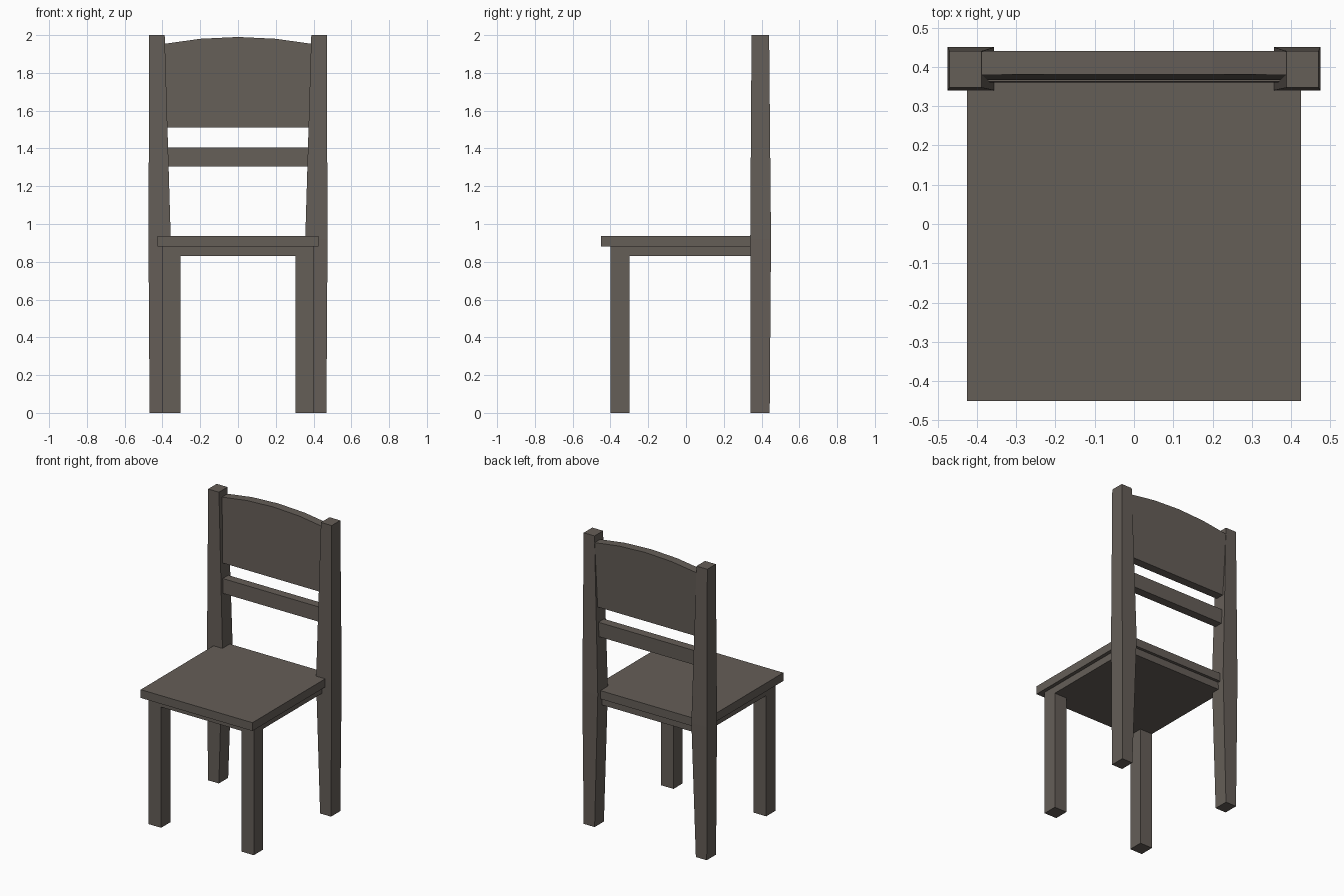
import bpy

if "Cube" in bpy.data.objects:
    bpy.data.objects.remove(bpy.data.objects["Cube"])

wood = bpy.data.materials.new("dark grey brown wood")
wood.diffuse_color = (0.13, 0.112, 0.097, 1)
wood.use_nodes = True
wood.node_tree.nodes["Principled BSDF"].inputs["Base Color"].default_value = wood.diffuse_color


def make(name, verts, faces):
    me = bpy.data.meshes.new(name)
    me.from_pydata(verts, [], faces)
    me.materials.append(wood)
    ob = bpy.data.objects.new(name, me)
    bpy.context.collection.objects.link(ob)
    return ob


def loft(name, sections):
    """Stack of rectangles (z, x0, x1, y0, y1), lowest first, with end caps."""
    verts, faces = [], [(3, 2, 1, 0)]
    for z, x0, x1, y0, y1 in sections:
        verts += [(x0, y0, z), (x1, y0, z), (x1, y1, z), (x0, y1, z)]
    for s in range(len(sections) - 1):
        b = 4 * s
        for i in range(4):
            j = (i + 1) % 4
            faces.append((b + i, b + j, b + j + 4, b + i + 4))
    n = len(verts)
    faces.append((n - 4, n - 3, n - 2, n - 1))
    return make(name, verts, faces)


def box(name, x0, x1, y0, y1, z0, z1):
    return loft(name, [(z0, x0, x1, y0, y1), (z1, x0, x1, y0, y1)])


def leaning_board(name, outline):
    """Extrude an x-z outline 0.06 deep, leaning back with height."""
    n = len(outline)
    front = [(x, 0.36 + 0.03 * (z - 1.3), z) for x, z in outline]
    verts = front + [(x, y + 0.06, z) for x, y, z in front]
    faces = [tuple(range(n)), tuple(reversed(range(n, 2 * n)))]
    for i in range(n):
        j = (i + 1) % n
        faces.append((j, i, i + n, j + n))
    return make(name, verts, faces)


def mirror_x(ob):
    ob.modifiers.new("mirror", 'MIRROR').use_clip = False


# seat and the apron under it
box("seat", -0.425, 0.425, -0.45, 0.42, 0.88, 0.937)
box("seat_apron", -0.40, 0.40, -0.40, 0.40, 0.83, 0.88)

# straight front legs
mirror_x(box("front_leg", 0.305, 0.40, -0.40, -0.30, 0, 0.88))

# tall back posts, thickest at seat height
mirror_x(loft("back_post", [(0, 0.385, 0.468, 0.342, 0.443),
                            (0.92, 0.356, 0.474, 0.34, 0.45),
                            (2.0, 0.388, 0.47, 0.347, 0.44)]))

# lower back rail
leaning_board("back_rail", [(-0.375, 1.305), (0.375, 1.305),
                            (0.38, 1.405), (-0.38, 1.405)])

# arched back board
arch = [(x, 1.99 - 0.036 * (x / 0.39) ** 2) for x in (0.395, 0.2, 0, -0.2, -0.395)]
leaning_board("back_board", [(-0.385, 1.51), (0.385, 1.51)] + arch)
